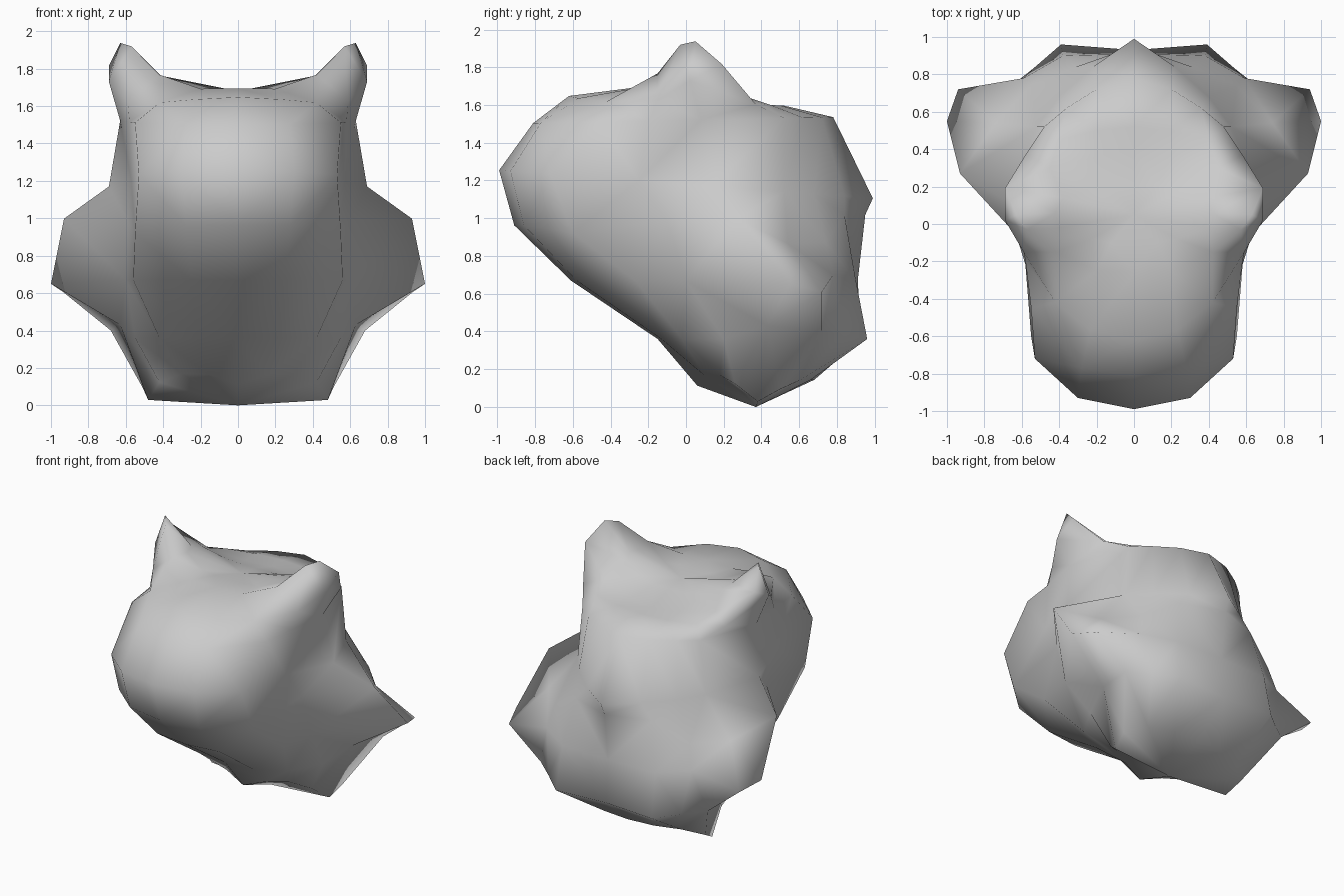
import bpy
import bmesh

cube = bpy.data.objects.get("Cube")
if cube:
    bpy.data.objects.remove(cube, do_unlink=True)


def make_material(name, shade):
    mat = bpy.data.materials.new(name)
    mat.use_nodes = True
    colour = (shade, shade, shade, 1)
    mat.diffuse_color = colour
    mat.node_tree.nodes["Principled BSDF"].inputs["Base Color"].default_value = colour
    return mat


bm = bmesh.new()


def ring(z, tilt, front, sides, back, lift=None):
    """Symmetric closed contour: front centre, left side points, back centre, mirrored right side.
    tilt slopes the contour along y; lift raises chosen side points."""
    lift = lift or {}
    half = [(x, y, z + tilt * y + lift.get(i, 0)) for i, (x, y) in enumerate(sides)]
    loop = [(0, front, z + tilt * front)] + half + [(0, back, z + tilt * back)]
    loop += [(-x, y, h) for x, y, h in reversed(half)]
    return [bm.verts.new(p) for p in loop]


def bridge(lower, upper):
    n = len(lower)
    for i in range(n):
        j = (i + 1) % n
        bm.faces.new((lower[i], lower[j], upper[j], upper[i]))


def cap(loop, y, z):
    centre = bm.verts.new((0, y, z))
    n = len(loop)
    for i in range(n):
        bm.faces.new((loop[i], loop[(i + 1) % n], centre))


# Underside and rump
base = ring(.11, .05, .06,
            [(.16, .1), (.3, .18), (.42, .26), (.48, .38), (.51, .5), (.38, .6), (.2, .66)],
            .68, {0: .05, 1: .05, 3: -.1, 4: -.04})
belly = ring(.36, 0, -.15,
             [(.22, -.13), (.42, -.02), (.55, .2), (.63, .43), (.68, .72), (.54, .83), (.39, .96)],
             .93, {3: .07, 4: .04, 5: .02})

# Side points flaring out into the cheeks
flare = ring(.67, 0, -.61,
             [(.25, -.58), (.56, -.27), (.6, 0), (1, .55), (.94, .72), (.59, .78), (.38, .9)],
             .91, {3: -.02, 4: -.06, 5: .03})
cheek = ring(.99, .03, -.91,
             [(.28, -.86), (.55, -.6), (.59, -.1), (.93, .27), (.74, .54), (.55, .74), (.31, .84)],
             .95, {1: -.05, 4: -.14, 5: -.14})

# Muzzle level and brow
muzzle = ring(1.18, -.075, -.99,
              [(.3, -.93), (.53, -.72), (.57, -.25), (.69, .13), (.52, .52), (.4, .68), (.22, .84)], .99)
brow = ring(1.52, .02, -.81,
            [(.28, -.77), (.55, -.45), (.58, -.2), (.63, .08), (.48, .52), (.36, .62), (.2, .72)], .78)

# Crown with two raised ears
crown = ring(1.62, -.045, -.62,
             [(.23, -.57), (.42, -.42), (.59, -.15), (.69, .02), (.58, .37), (.4, .45), (.2, .5)],
             .52, {0: -.01, 1: -.02, 3: .11})
ears = ring(1.655, -.15, -.26,
            [(.2, -.25), (.42, -.15), (.57, -.03), (.63, .05), (.69, .19), (.45, .3), (.2, .36)],
            .4, {1: .09, 2: .26, 3: .29, 4: .19, 5: .04})
hollow = ring(1.68, -.1, -.1,
              [(.12, -.1), (.23, -.08), (.4, -.02), (.42, .06), (.38, .14), (.25, .18), (.12, .2)],
              .2, {2: .07, 3: .09, 4: .07, 5: .02})

levels = [base, belly, flare, cheek, muzzle, brow, crown, ears, hollow]
for lower, upper in zip(levels, levels[1:]):
    bridge(lower, upper)
cap(base, .37, 0)
cap(hollow, .05, 1.68)

bmesh.ops.triangulate(bm, faces=[f for f in bm.faces if len(f.verts) > 3])
bmesh.ops.recalc_face_normals(bm, faces=bm.faces)
for face in bm.faces:
    face.smooth = True

mesh = bpy.data.meshes.new("head")
bm.to_mesh(mesh)
bm.free()
mesh.materials.append(make_material("plain grey", .6))
head = bpy.data.objects.new("head", mesh)
bpy.context.collection.objects.link(head)
